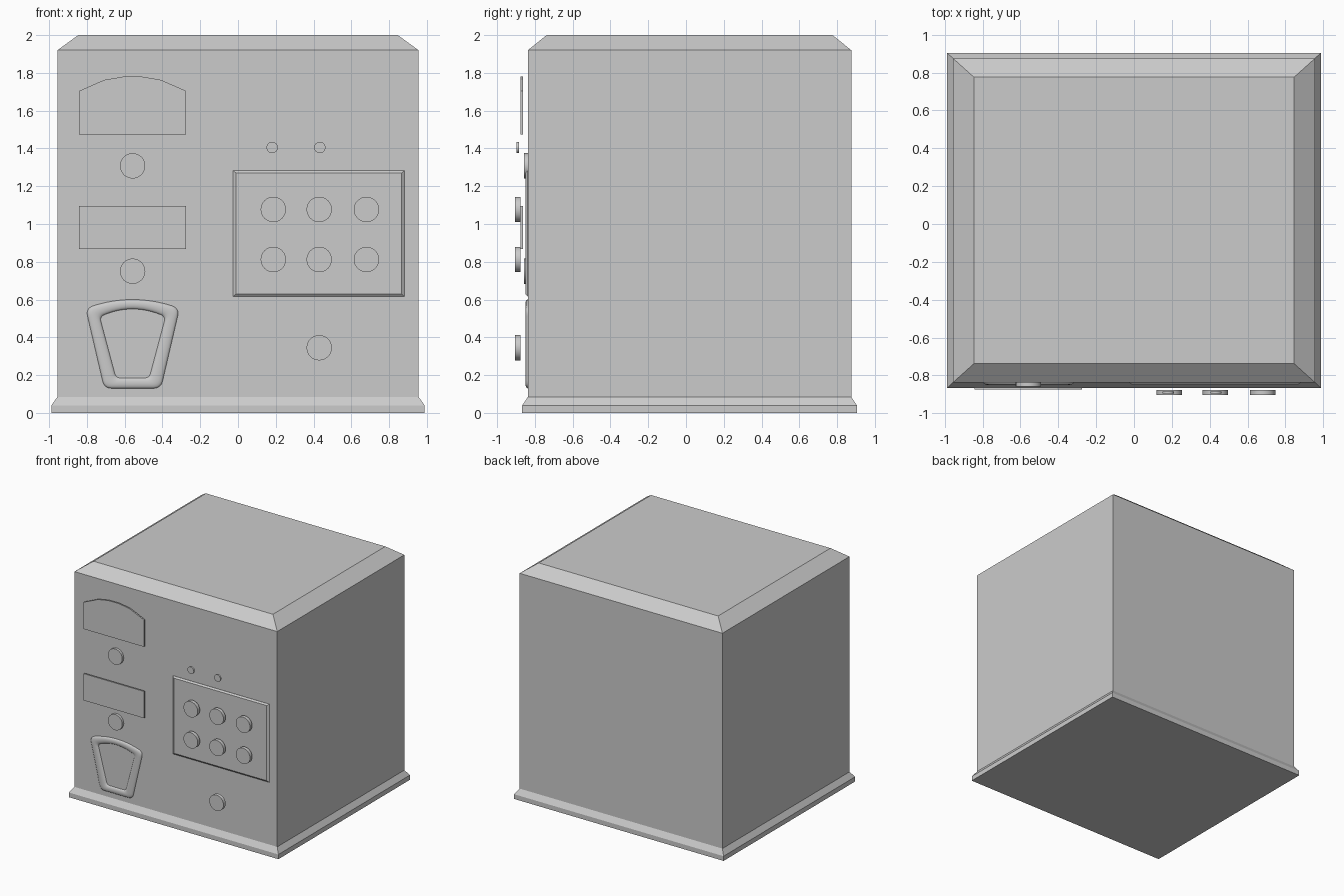
import bpy, bmesh, math
from mathutils import Vector

if "Cube" in bpy.data.objects:
    bpy.data.objects.remove(bpy.data.objects["Cube"])


def mesh_object(name, verts, faces, smooth=False):
    me = bpy.data.meshes.new(name)
    me.from_pydata(verts, [], faces)
    bm = bmesh.new()
    bm.from_mesh(me)
    bmesh.ops.recalc_face_normals(bm, faces=bm.faces)
    bm.to_mesh(me)
    bm.free()
    ob = bpy.data.objects.new(name, me)
    bpy.context.collection.objects.link(ob)
    if smooth:
        bpy.context.view_layer.objects.active = ob
        ob.select_set(True)
        bpy.ops.object.shade_smooth_by_angle(angle=math.radians(40))
        ob.select_set(False)
    return ob


def loft(name, loops, smooth=False):
    """Skin a stack of equal-length loops and cap both ends."""
    n = len(loops[0])
    verts = [v for loop in loops for v in loop]
    faces = [(k * n + i, k * n + (i + 1) % n, (k + 1) * n + (i + 1) % n, (k + 1) * n + i)
             for k in range(len(loops) - 1) for i in range(n)]
    faces += [tuple(range(n)), tuple(range(len(verts) - n, len(verts)))]
    return mesh_object(name, verts, faces, smooth)


def front_plate(name, outline, back, front, smooth=False):
    return loft(name, [[(x, y, z) for x, z in outline] for y in (back, front)], smooth)


def disc(name, x, z, r, back, front, sides=32):
    ring = [(x + r * math.cos(2 * math.pi * i / sides),
             z + r * math.sin(2 * math.pi * i / sides)) for i in range(sides)]
    return front_plate(name, ring, back, front, True)


def rect(x0, x1, z0, z1):
    return [(x0, z0), (x1, z0), (x1, z1), (x0, z1)]


# Cabinet with flared foot and bevelled top: (z, half width, half depth)
profile = [(0, .988, .886), (.04, .988, .886), (.085, .956, .856),
           (1.92, .956, .856), (2.0, .846, .757)]
cy = 0.019
loft("cabinet", [[(-w, cy - d, z), (w, cy - d, z), (w, cy + d, z), (-w, cy + d, z)]
                 for z, w, d in profile])

# Display plates on the left
PX = -0.558
arch = [(PX + dx, z) for dx, z in [(-.284, 1.475), (.284, 1.475), (.284, 1.704), (.15, 1.763),
                                   (.05, 1.78), (-.05, 1.78), (-.15, 1.763), (-.284, 1.704)]]
front_plate("arched_plate", arch, -.863, -.875)
front_plate("label_plate", rect(PX - .284, PX + .284, .867, 1.095), -.863, -.875)

# Left round buttons
for i, z in enumerate((1.308, .75)):
    disc(f"left_button_{i}", PX, z, .067, -.83, -.858)

# Keypad panel with sloped rim
loft("keypad_panel", [[(x, y, z) for x, z in rect(*r)] for y, r in
                      [(-.83, (-.026, .882, .615, 1.282)), (-.838, (-.026, .882, .615, 1.282)),
                       (-.85, (-.01, .866, .63, 1.27))]])

# Keypad buttons, lower button and indicator lamps
for i, x in enumerate((.187, .43, .68)):
    for j, z in enumerate((1.077, .812)):
        disc(f"keypad_button_{i}_{j}", x, z, .067, -.876, -.905)
disc("lower_button", .43, .345, .067, -.876, -.905)
for i, x in enumerate((.181, .433)):
    disc(f"indicator_lamp_{i}", x, 1.405, .03, -.884, -.897, 24)


# Rounded tapering bezel with an arched top
def bezel_outline(bottom, top, z0, z1, arch_height, radius, steps=6):
    corners = [Vector(p) for p in ((-bottom, z0), (bottom, z0), (top, z1), (-top, z1))]
    crown = Vector((top * .8, z1 + arch_height * .4))
    nbr = [(corners[3], corners[1]), (corners[0], corners[2]),
           (corners[1], crown), (Vector((-crown.x, crown.y)), corners[0])]
    pts = []
    for k, (c, (a, b)) in enumerate(zip(corners, nbr)):
        p = c + (a - c).normalized() * radius
        q = c + (b - c).normalized() * radius
        for s in range(steps + 1):
            t = s / steps
            pts.append((1 - t) ** 2 * p + 2 * t * (1 - t) * c + t * t * q)
        if k == 2:
            for s in range(1, 12):
                x = q.x * (1 - 2 * s / 12)
                pts.append(Vector((x, q.y + (z1 + arch_height - q.y) * (1 - (x / q.x) ** 2))))
    return pts


outer = bezel_outline(.15, .248, .13, .552, .048, .04)
inner = bezel_outline(.088, .174, .185, .508, .042, .025)
loops = [[(PX + p.x, -.83, p.y) for p in outer]]
for s in range(9):
    t = (1 - math.cos(math.pi * s / 8)) / 2
    y = -.838 - .013 * math.sin(math.pi * s / 8)
    loops.append([(PX + v.x, y, v.y) for v in (a.lerp(b, t) for a, b in zip(outer, inner))])
loft("return_slot_bezel", loops, True)
